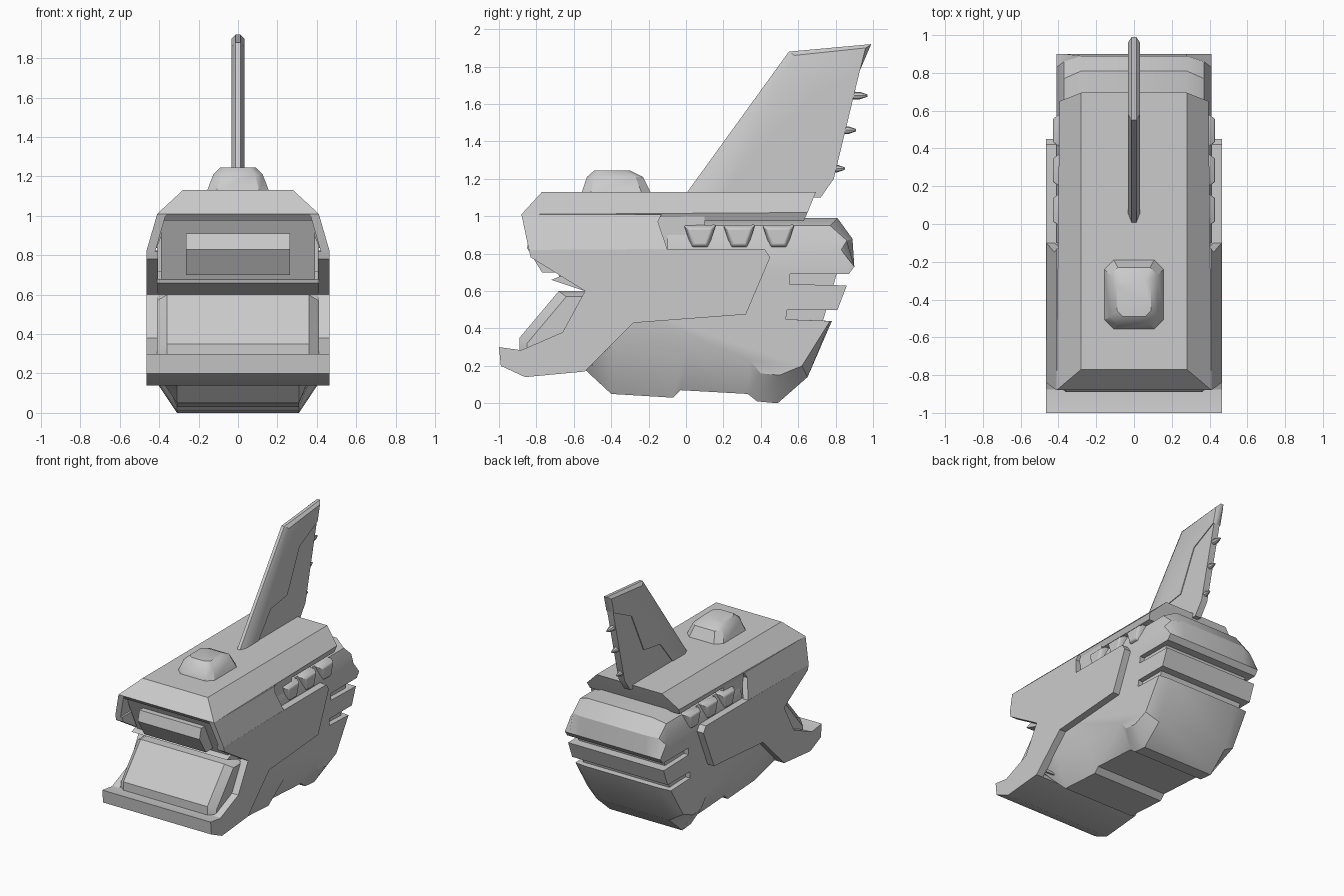
import bpy
import bmesh
import math

default_cube = bpy.data.objects.get("Cube")
if default_cube:
    bpy.data.objects.remove(default_cube, do_unlink=True)

grey = bpy.data.materials.new("hull_grey")
grey.use_nodes = True
colour = (0.6, 0.6, 0.6, 1)
grey.diffuse_color = colour
grey.node_tree.nodes["Principled BSDF"].inputs["Base Color"].default_value = colour


def loft(name, rings, mirror=False, bevel=0):
    """Bridge matching rings of points, cap both ends and shade the result."""
    mesh = bpy.data.meshes.new(name)
    bm = bmesh.new()
    loops = [[bm.verts.new(point) for point in ring] for ring in rings]
    for first, second in zip(loops, loops[1:]):
        for i in range(len(first)):
            j = (i + 1) % len(first)
            bm.faces.new((first[i], first[j], second[j], second[i]))
    bm.faces.new(loops[0])
    bm.faces.new(loops[-1])
    bmesh.ops.recalc_face_normals(bm, faces=bm.faces)
    bm.to_mesh(mesh)
    bm.free()
    mesh.materials.append(grey)
    obj = bpy.data.objects.new(name, mesh)
    bpy.context.collection.objects.link(obj)
    bpy.ops.object.select_all(action="DESELECT")
    obj.select_set(True)
    bpy.context.view_layer.objects.active = obj
    bpy.ops.object.shade_smooth_by_angle(angle=math.radians(32))
    if bevel:
        modifier = obj.modifiers.new("rounded_edges", "BEVEL")
        modifier.width = bevel
        modifier.segments = 2
    if mirror:
        modifier = obj.modifiers.new("other_side", "MIRROR")
    return obj


def section(profile, x):
    """Place a side profile (y, z) at a given x."""
    return [(x, y, z) for y, z in profile]


def prism(name, profile, half_width, bevel=0):
    """Extrude a side profile evenly across the body."""
    return loft(name, [section(profile, -half_width), section(profile, half_width)], bevel=bevel)


def chamfered(name, profile, side_profile, inner, outer):
    """Extrude a profile that narrows to a smaller side profile."""
    return loft(name, [section(side_profile, -outer), section(profile, -inner),
                       section(profile, inner), section(side_profile, outer)])


def rectangle(x, front, back, z):
    return [(-x, front, z), (x, front, z), (x, back, z), (-x, back, z)]


# Lower hull with its stepped belly
belly = [(-0.54, 0.6), (-0.54, 0.18), (-0.40, 0.05), (-0.07, 0.03), (-0.03, 0.07),
         (0.33, 0.05), (0.38, 0.01), (0.49, 0), (0.65, 0.14), (0.78, 0.44), (0.5, 0.45), (0.5, 0.6)]
belly_side = [(-0.54, 0.6), (-0.53, 0.2), (-0.39, 0.31), (-0.05, 0.27), (0.01, 0.27),
              (0.34, 0.23), (0.4, 0.16), (0.5, 0.15), (0.62, 0.2), (0.77, 0.44), (0.5, 0.45), (0.5, 0.6)]
chamfered("lower_hull", belly, belly_side, 0.31, 0.41)

# Rear band between two slots, with a recessed core behind them
prism("rear_band", [(0.4, 0.5), (0.81, 0.5), (0.86, 0.63), (0.4, 0.64)], 0.41)
prism("slot_core", [(0.3, 0.4), (0.72, 0.4), (0.82, 0.74), (0.3, 0.74)], 0.37)

# Upper rear block with a rounded top
rear = [(-0.1, 0.69), (0.87, 0.69), (0.9, 0.73), (0.89, 0.88), (0.81, 0.99), (-0.1, 0.99)]
rear_mid = [(-0.1, 0.69), (0.87, 0.69), (0.9, 0.73), (0.86, 0.87), (0.77, 0.95), (-0.1, 0.95)]
rear_side = [(-0.1, 0.69), (0.87, 0.69), (0.9, 0.73), (0.83, 0.82), (0.68, 0.85), (-0.1, 0.85)]
loft("rear_block", [section(rear_side, -0.41), section(rear_mid, -0.37), section(rear, -0.28),
                    section(rear, 0.28), section(rear_mid, 0.37), section(rear_side, 0.41)])
prism("middle_core", [(-0.54, 0.4), (0.53, 0.4), (0.56, 0.72), (-0.54, 0.72)], 0.41)

# Inner nose with the sloping recess, and its visor
prism("inner_nose", [(-0.82, 0.98), (-0.67, 0.66), (-0.54, 0.6), (0.1, 0.6), (0.1, 1.0)], 0.39)
prism("visor", [(-0.83, 0.91), (-0.85, 0.83), (-0.77, 0.7), (-0.6, 0.7), (-0.7, 0.91)], 0.265)
prism("recess_sill", [(-0.72, 0.66), (-0.67, 0.68), (-0.54, 0.66), (-0.54, 0.6)], 0.41)

# Roof slab
roof_edge = [(-0.41, -0.88, 1.01), (0.41, -0.88, 1.01), (0.395, 0.65, 1.02), (-0.395, 0.65, 1.02)]
loft("roof", [rectangle(0.385, -0.85, 0.63, 0.975), roof_edge,
              rectangle(0.28, -0.77, 0.695, 1.13)])

# Side armour: a vertical plate and the cheek leaning in to the roof
plate = [(-0.84, 0.82), (-0.83, 0.78), (-0.54, 0.6), (-0.66, 0.38), (-0.89, 0.28), (-1, 0.3),
         (-0.99, 0.2), (-0.86, 0.14), (-0.54, 0.17), (-0.28, 0.43), (0.32, 0.475),
         (0.45, 0.78), (0.42, 0.825), (-0.1, 0.825)]
loft("side_plate", [section(plate, 0.405), section(plate, 0.465)], mirror=True)
cheek = [(-0.84, 0.82), (-0.88, 1.01), (-0.13, 1.01), (-0.15, 0.97), (-0.1, 0.825)]


def leaning(x):
    return [(x - 0.29 * (z - 0.82), y, z) for y, z in cheek]


loft("cheek_plate", [leaning(0.42), leaning(0.465)], mirror=True)

# Lower jaw: lip across the front and a framed ramp
lip = [(-1, 0.3), (-0.99, 0.2), (-0.86, 0.14), (-0.54, 0.17), (-0.6, 0.3), (-0.89, 0.285)]
prism("jaw_lip", lip, 0.465)
ramp = [(-0.89, 0.27), (-0.89, 0.35), (-0.68, 0.6), (-0.5, 0.6), (-0.5, 0.2)]
ramp_side = [(-0.85, 0.27), (-0.85, 0.32), (-0.64, 0.57), (-0.5, 0.57), (-0.5, 0.2)]
chamfered("jaw_ramp", ramp, ramp_side, 0.36, 0.41)

# Three tapered ports along each side
for number in range(3):
    y = 0.075 + 0.21 * number
    port = [(y - 0.085, 0.95), (y - 0.045, 0.83), (y + 0.045, 0.83), (y + 0.085, 0.955)]
    face = [(y - 0.065, 0.935), (y - 0.035, 0.845), (y + 0.035, 0.845), (y + 0.065, 0.935)]
    loft(f"side_port_{number + 1}", [section(port, 0.33), section(port, 0.4), section(face, 0.43)],
         mirror=True, bevel=0.008)

# Canopy bump on the roof


def octagon(x, front, back, z, cut):
    return [(-x, front + cut, z), (-x + cut, front, z), (x - cut, front, z), (x, front + cut, z),
            (x, back - cut, z), (x - cut, back, z), (-x + cut, back, z), (-x, back - cut, z)]


loft("canopy", [octagon(0.16, -0.56, -0.185, 1.12, 0.05), octagon(0.125, -0.53, -0.23, 1.21, 0.04),
                octagon(0.09, -0.49, -0.3, 1.245, 0.03)])

# Tail fin with a thinner rear panel
fin = [(0, 1.12), (0.55, 1.88), (0.99, 1.92), (0.93, 1.78), (0.71, 1.67), (0.56, 1.35),
       (0.36, 1.32), (0.2, 1.12)]
fin_side = [(0.05, 1.12), (0.58, 1.86), (0.96, 1.9), (0.93, 1.78), (0.71, 1.67), (0.56, 1.35),
            (0.36, 1.32), (0.2, 1.12)]
chamfered("fin", fin, fin_side, 0.012, 0.032)
panel = [(0.15, 1.11), (0.3, 1.32), (0.5, 1.36), (0.66, 1.68), (0.93, 1.78), (0.79, 1.2),
         (0.72, 1.1)]
prism("fin_rear_panel", panel, 0.026)

# Spikes on the trailing edge of the fin
for number, (y, z) in enumerate([(0.83, 1.645), (0.77, 1.46), (0.71, 1.255)]):
    rings = []
    for offset, radius in [(0, 0.012), (0.02, 0.022), (0.1, 0.02), (0.14, 0.006)]:
        turns = [math.tau * step / 8 for step in range(8)]
        rings.append([(radius * math.cos(a), y + offset, z + radius * math.sin(a)) for a in turns])
    loft(f"fin_spike_{number + 1}", rings)
